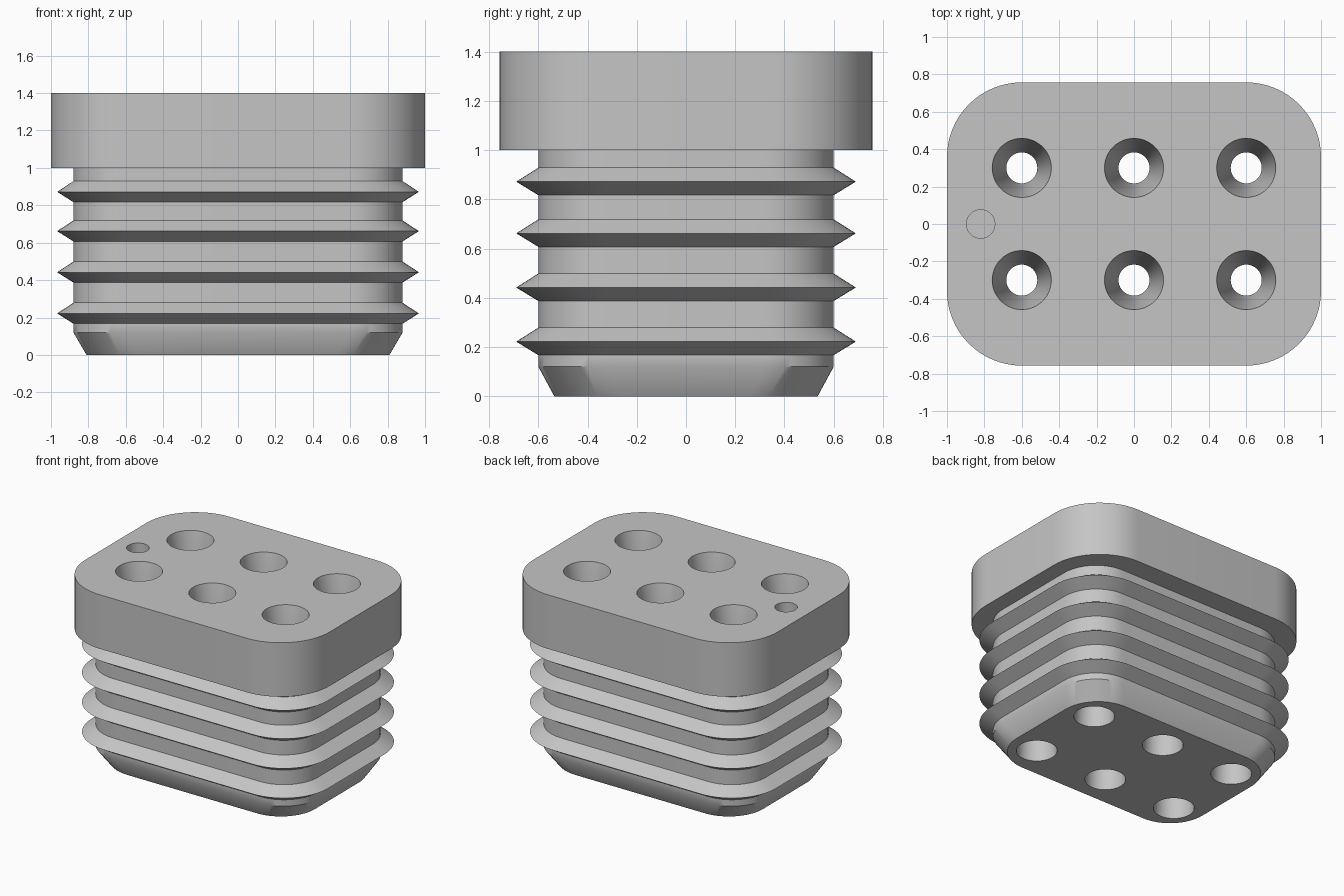
import bpy, bmesh
from math import sin, cos, pi, radians

cube = bpy.data.objects.get("Cube")
if cube:
    bpy.data.objects.remove(cube, do_unlink=True)

grey = bpy.data.materials.new("plain_grey")
grey.use_nodes = True
grey.diffuse_color = (0.56, 0.56, 0.56, 1)
grey.node_tree.nodes["Principled BSDF"].inputs["Base Color"].default_value = grey.diffuse_color


def rounded_ring(bm, hx, hy, r, z, steps=16):
    """Ring of vertices along a rounded rectangle."""
    ring = []
    for q, (sx, sy) in enumerate([(1, 1), (-1, 1), (-1, -1), (1, -1)]):
        for i in range(steps + 1):
            a = (q + i / steps) * pi / 2
            ring.append(bm.verts.new((sx * (hx - r) + r * cos(a),
                                      sy * (hy - r) + r * sin(a), z)))
    return ring


def round_ring(bm, x, y, r, z, sides=48):
    return [bm.verts.new((x + r * cos(2 * pi * i / sides),
                          y + r * sin(2 * pi * i / sides), z)) for i in range(sides)]


def loft(bm, rings):
    """Skin a stack of equal rings and close both ends."""
    for low, high in zip(rings, rings[1:]):
        for i in range(len(low)):
            j = (i + 1) % len(low)
            bm.faces.new((low[i], low[j], high[j], high[i]))
    bm.faces.new(rings[0][::-1])
    bm.faces.new(rings[-1])


def finish(bm, name):
    bmesh.ops.recalc_face_normals(bm, faces=bm.faces)
    mesh = bpy.data.meshes.new(name)
    bm.to_mesh(mesh)
    bm.free()
    mesh.materials.append(grey)
    obj = bpy.data.objects.new(name, mesh)
    bpy.context.collection.objects.link(obj)
    return obj


# Plug: tapered foot, neck with four sharp ribs, wide head
neck = (0.88, 0.6, 0.28)
rib = (0.967, 0.69, 0.36)
head = (1.0, 0.757, 0.4)
sections = [(0.81, 0.535, 0.28, 0), (*neck, 0.12)]
for peak in (0.222, 0.442, 0.662, 0.872):
    sections += [(*neck, peak - 0.055), (*rib, peak), (*neck, peak + 0.057)]
sections += [(*neck, 1.0), (*head, 1.0), (*head, 1.4)]
bm = bmesh.new()
loft(bm, [rounded_ring(bm, *s) for s in sections])
plug = finish(bm, "ribbed_plug")

# Cutter: six waisted through holes and one blind marker hole
bm = bmesh.new()
through = [(0.137, -0.1), (0.137, 0), (0.083, 1.0), (0.158, 1.4), (0.158, 1.5)]
for x in (-0.6, 0, 0.6):
    for y in (-0.3, 0.3):
        loft(bm, [round_ring(bm, x, y, r, z) for r, z in through])
loft(bm, [round_ring(bm, -0.82, 0, 0.076, z) for z in (1.2, 1.5)])
cutter = finish(bm, "hole_cutter")
cutter.hide_render = True

# Cut the holes, then shade smooth with sharp edges
bpy.context.view_layer.objects.active = plug
plug.select_set(True)
cut = plug.modifiers.new("holes", "BOOLEAN")
cut.operation = "DIFFERENCE"
cut.solver = "EXACT"
cut.object = cutter
bpy.ops.object.modifier_apply(modifier=cut.name)
bpy.data.objects.remove(cutter, do_unlink=True)
bpy.ops.object.select_all(action="DESELECT")
plug.select_set(True)
bpy.ops.object.shade_smooth_by_angle(angle=radians(35))
